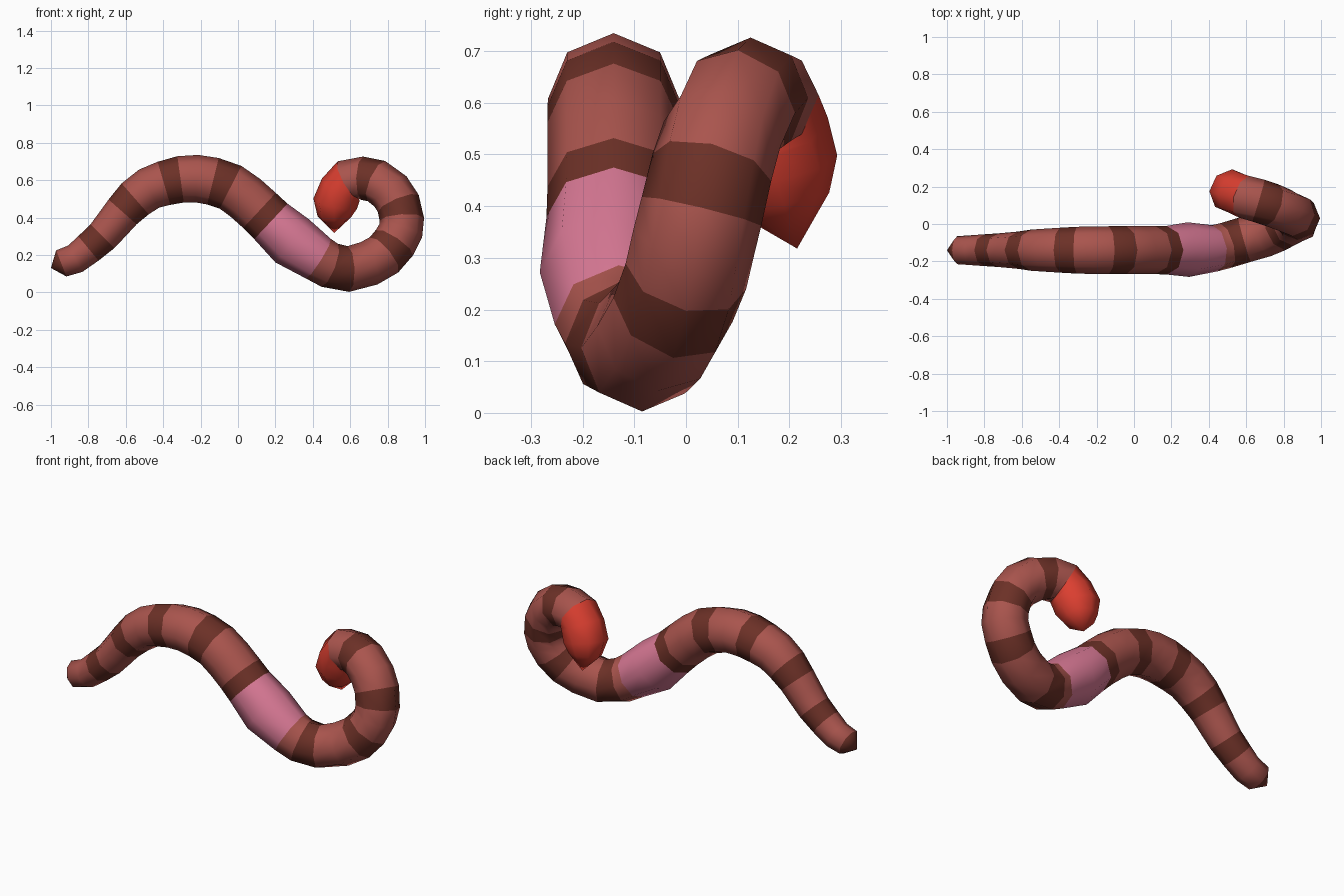
import bpy
import bmesh
import math
from mathutils import Vector

SIDES = 8

cube = bpy.data.objects.get("Cube")
if cube:
    bpy.data.objects.remove(cube, do_unlink=True)


def make_material(name, colour):
    material = bpy.data.materials.new(name)
    material.use_nodes = True
    rgba = (*colour, 1)
    material.diffuse_color = rgba
    material.node_tree.nodes["Principled BSDF"].inputs["Base Color"].default_value = rgba
    return material


# One letter per colour, used in the segment patterns below
MATERIALS = {
    "b": make_material("earthy_brown", (.40, .09, .075)),
    "d": make_material("dark_brown", (.15, .03, .02)),
    "p": make_material("saddle_pink", (.69, .19, .30)),
    "r": make_material("head_red", (.72, .05, .03)),
}
LETTERS = list(MATERIALS)

# Tail arch: x, z, radius in one vertical plane
ARCH_Y = -.14
arch = [(-1, .13, 0), (-.945, .155, .075), (-.87, .18, .08), (-.80, .235, .085),
        (-.725, .3, .09), (-.67, .365, .095), (-.617, .43, .1), (-.55, .5, .11),
        (-.475, .555, .115), (-.396, .583, .12), (-.307, .604, .125),
        (-.22, .608, .127), (-.134, .594, .128), (-.04, .562, .128),
        (.04, .505, .128), (.115, .438, .128), (.175, .38, .13)]
arch_colours = "dbbdbbdbbdbbdbbd"

# Swollen saddle between the arch and the curl: x, y, z, radius
saddle = [(.29, -.137, .275, .146), (.43, -.13, .18, .125)]
saddle_colours = "pp"

# Curled neck: x, y, z with an almost constant radius
NECK_RADIUS = .123
neck = [(.49, -.115, .145), (.59, -.085, .125), (.7, -.055, .155),
        (.78, -.025, .2), (.836, 0, .265), (.87, .015, .33),
        (.876, .03, .39), (.857, .05, .475), (.815, .07, .54),
        (.74, .1, .595), (.665, .125, .61), (.59, .145, .6)]
neck_colours = "bdbbdbbdbbdb"

# Blunt head ending in a point: x, y, z, radius
head = [(.55, .16, .55, .117), (.52, .175, .475, .12),
        (.515, .19, .405, .09), (.515, .215, .318, 0)]
head_colours = "rrrr"

# Join the sections into one spine
spine = [(Vector((x, ARCH_Y, z)), r) for x, z, r in arch]
spine += [(Vector((x, y, z)), r) for x, y, z, r in saddle]
spine += [(Vector(point), NECK_RADIUS - .008 * i / len(neck))
          for i, point in enumerate(neck)]
spine += [(Vector((x, y, z)), r) for x, y, z, r in head]


def ring_points(index):
    """Cross-section square to the spine, with a corner on the outside."""
    centre, radius = spine[index]
    if radius == 0:
        return [centre]
    before = spine[max(index - 1, 0)][0]
    after = spine[min(index + 1, len(spine) - 1)][0]
    # Average the two directions so uneven spacing does not tilt the ring
    tangent = ((centre - before).normalized() + (after - centre).normalized()).normalized()
    side = Vector((0, 1, 0))
    side = (side - tangent * side.dot(tangent)).normalized()
    out = tangent.cross(side)
    angles = [math.tau * k / SIDES for k in range(SIDES)]
    return [centre + radius * (out * math.cos(a) + side * math.sin(a)) for a in angles]


def build_section(name, first, colours):
    """Skin the spine from ring `first`, one colour letter per segment."""
    bm = bmesh.new()
    rings = [[bm.verts.new(p) for p in ring_points(first + i)]
             for i in range(len(colours) + 1)]
    for lower, upper, letter in zip(rings, rings[1:], colours):
        for k in range(SIDES):
            n = (k + 1) % SIDES
            if len(lower) == 1:
                corners = (lower[0], upper[n], upper[k])
            elif len(upper) == 1:
                corners = (lower[k], lower[n], upper[0])
            else:
                corners = (lower[k], lower[n], upper[n], upper[k])
            face = bm.faces.new(corners)
            face.material_index = LETTERS.index(letter)
    bmesh.ops.recalc_face_normals(bm, faces=bm.faces)
    mesh = bpy.data.meshes.new(name)
    bm.to_mesh(mesh)
    bm.free()
    for material in MATERIALS.values():
        mesh.materials.append(material)
    section = bpy.data.objects.new(name, mesh)
    bpy.context.collection.objects.link(section)
    bpy.ops.object.select_all(action="DESELECT")
    section.select_set(True)
    bpy.context.view_layer.objects.active = section
    bpy.ops.object.shade_smooth_by_angle(angle=math.radians(50))


# Consecutive sections share their end rings
start = 0
for part, pattern in (("tail_arch", arch_colours), ("saddle", saddle_colours),
                      ("curled_neck", neck_colours), ("head", head_colours)):
    build_section(part, start, pattern)
    start += len(pattern)
